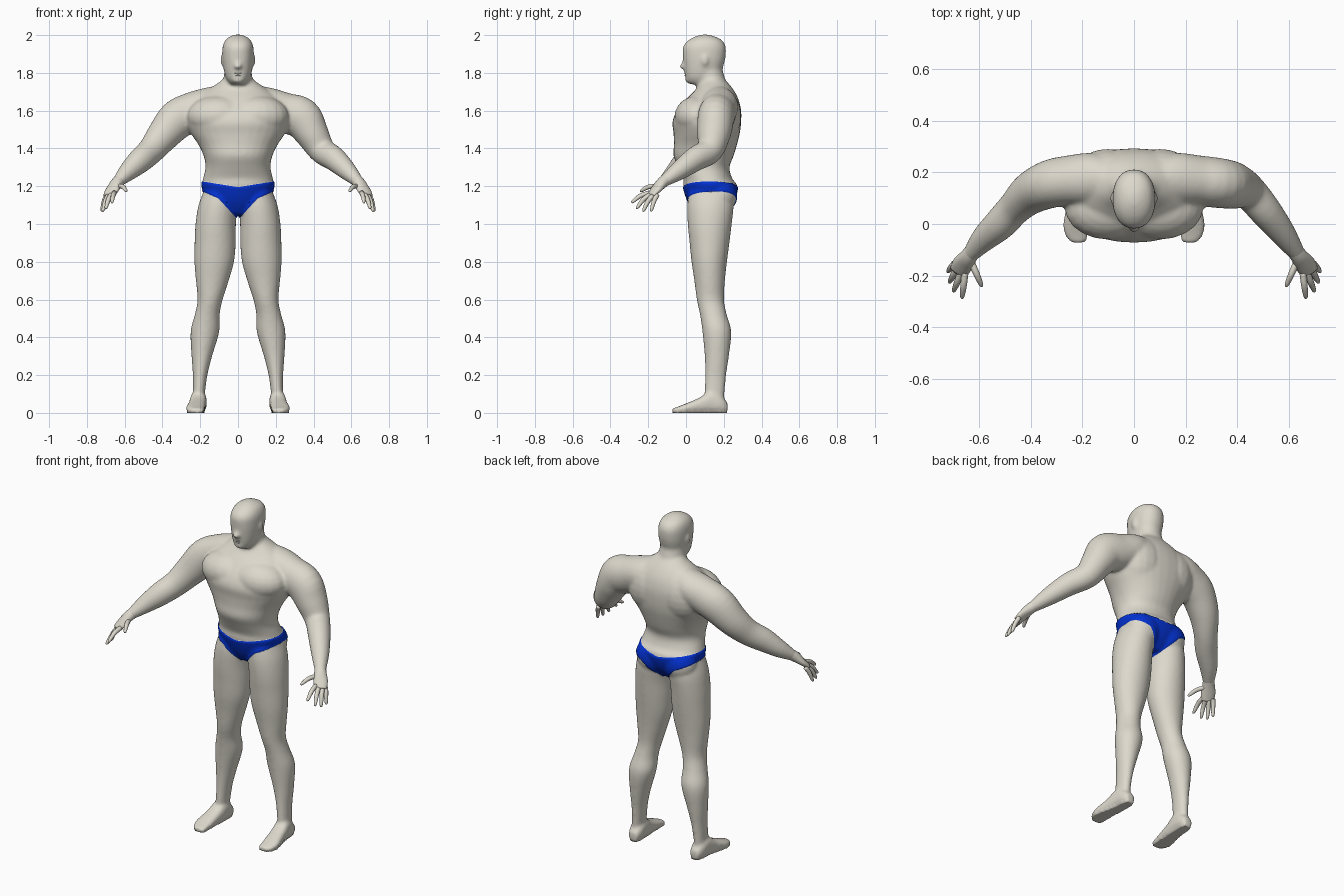
import bpy, bmesh, math
from mathutils import Vector, Matrix

if "Cube" in bpy.data.objects:
    bpy.data.objects.remove(bpy.data.objects["Cube"])


def material(name, rgb):
    m = bpy.data.materials.new(name)
    m.diffuse_color = (*rgb, 1)
    m.use_nodes = True
    m.node_tree.nodes["Principled BSDF"].inputs["Base Color"].default_value = m.diffuse_color
    return m


skin = material("warm_grey_skin", (0.72, 0.69, 0.61))
blue = material("blue_fabric", (0.001, 0.032, 0.65))


def resample(pts, steps=4):
    """Smooth curve through rows of (x, y, z, a, b)."""
    out = []
    for i in range(len(pts) - 1):
        p0, p1, p2, p3 = pts[max(i - 1, 0)], pts[i], pts[i + 1], pts[min(i + 2, len(pts) - 1)]
        for k in range(steps):
            t = k / steps
            out.append([0.5 * (2 * b + (c - a) * t + (2 * a - 5 * b + 4 * c - d) * t * t
                               + (3 * b - a - 3 * c + d) * t ** 3)
                        for a, b, c, d in zip(p0, p1, p2, p3)])
    return out + [list(pts[-1])]


def loft(bm, pts, frame=None, n=24, power=2.0):
    """Closed tube of (super)elliptic rings; frame fixes the ring axes."""
    rows = resample(pts)
    rings = []
    for i, (x, y, z, a, b) in enumerate(rows):
        if frame:
            u, v = frame
        else:
            t = Vector(rows[min(i + 1, len(rows) - 1)][:3]) - Vector(rows[max(i - 1, 0)][:3])
            u = t.cross(Vector((0, 0, 1))).normalized()
            v = u.cross(t).normalized()
        ring = []
        for k in range(n):
            c, s = math.cos(2 * math.pi * k / n), math.sin(2 * math.pi * k / n)
            c = math.copysign(abs(c) ** (2 / power), c)
            s = math.copysign(abs(s) ** (2 / power), s)
            ring.append(bm.verts.new(Vector((x, y, z)) + u * (a * c) + v * (b * s)))
        rings.append(ring)
    for r, q in zip(rings, rings[1:]):
        for k in range(n):
            bm.faces.new((r[k], r[(k + 1) % n], q[(k + 1) % n], q[k]))
    bm.faces.new(rings[0][::-1])
    bm.faces.new(rings[-1])


FLAT = (Vector((1, 0, 0)), Vector((0, 1, 0)))
UPRIGHT = (Vector((1, 0, 0)), Vector((0, 0, 1)))


def stack(bm, rows, power=2.0):
    """Horizontal rings from rows of (z, x min, x max, y front, y back)."""
    loft(bm, [((l + r) / 2, (f + b) / 2, z, (r - l) / 2, (b - f) / 2) for z, l, r, f, b in rows],
         FLAT, 32, power)


def ball(bm, centre, size):
    bmesh.ops.create_uvsphere(bm, u_segments=20, v_segments=12, radius=1,
                              matrix=Matrix.Translation(centre) @ Matrix.Diagonal((*size, 1)))


def finish(bm, name, mats):
    bmesh.ops.recalc_face_normals(bm, faces=bm.faces)
    me = bpy.data.meshes.new(name)
    bm.to_mesh(me)
    bm.free()
    for m in mats:
        me.materials.append(m)
    me.shade_smooth()
    ob = bpy.data.objects.new(name, me)
    bpy.context.collection.objects.link(ob)
    return ob


bm = bmesh.new()

# Torso: (z, half width, front, back)
torso = [(1.055, .05, .05, .20), (1.12, .15, .012, .25), (1.20, .19, -.014, .272),
         (1.24, .185, -.014, .245), (1.30, .172, -.04, .23), (1.36, .182, -.066, .252),
         (1.42, .21, -.064, .27), (1.48, .25, -.066, .285), (1.54, .275, -.072, .292),
         (1.60, .265, -.048, .292), (1.66, .22, .0, .278), (1.71, .16, .05, .252),
         (1.75, .10, .075, .22), (1.77, .08, .085, .2)]
stack(bm, [(z, -w, w, f, b) for z, w, f, b in torso], 2.15)

# Neck and head
stack(bm, [(1.66, -.1, .1, .05, .24), (1.74, -.08, .08, .055, .215), (1.83, -.07, .07, .05, .19)])
head = [(1.740, .04, .02, .13), (1.765, .06, .000, .165), (1.80, .072, -.008, .185),
        (1.85, .08, -.014, .202), (1.89, .083, -.017, .21), (1.94, .081, -.015, .21),
        (1.975, .066, .016, .188), (1.995, .038, .055, .145), (2.003, .012, .085, .115)]
stack(bm, [(z, -w, w, f, b) for z, w, f, b in head], 2.2)

# Nose, chin and ears
loft(bm, [(0, .0, 1.885, .010, .010), (0, -.008, 1.855, .015, .014),
          (0, -.016, 1.832, .021, .019), (0, -.004, 1.818, .014, .010)], FLAT, 12)
ball(bm, (0, .014, 1.764), (.034, .02, .018))
for s in (1, -1):
    ball(bm, (s * .075, .10, 1.868), (.019, .022, .036))

# Arm paths (x, y, z, radius across, radius up); the two elbows bend differently
shoulder = [(.05, .175, 1.66, .06, .08), (.15, .175, 1.63, .10, .095), (.25, .168, 1.59, .098, .105)]
arms = {1: [(.335, .158, 1.56, .097, .11), (.39, .148, 1.48, .09, .09),
            (.445, .125, 1.39, .07, .072), (.51, .05, 1.345, .063, .065),
            (.58, -.04, 1.28, .05, .05), (.64, -.125, 1.22, .03, .028)],
        -1: [(.325, .155, 1.55, .094, .105), (.40, .12, 1.465, .083, .088),
             (.46, .065, 1.39, .067, .074), (.52, .0, 1.335, .063, .067),
             (.585, -.06, 1.275, .05, .05), (.64, -.125, 1.22, .03, .028)]}

# Legs (z, inner, outer, front, back) and feet (x, y, half width, height)
leg = [(1.19, .02, .175, .02, .24), (1.10, .006, .209, .007, .252), (1.0, .011, .225, .009, .242),
       (.90, .012, .23, .019, .23), (.80, .021, .231, .029, .217), (.70, .049, .223, .044, .206),
       (.60, .081, .214, .057, .201), (.52, .097, .229, .074, .216), (.43, .099, .251, .087, .24),
       (.30, .137, .246, .099, .227), (.20, .162, .239, .101, .213), (.10, .175, .239, .098, .204),
       (.04, .179, .239, .10, .20)]
foot = [(.205, .22, .026, .055), (.207, .185, .04, .09), (.21, .13, .044, .115),
        (.216, .07, .046, .08), (.225, 0, .05, .05), (.223, -.045, .045, .032),
        (.216, -.072, .03, .024)]

for s in (1, -1):
    loft(bm, [(s * p[0], *p[1:]) for p in shoulder + arms[s]])
    stack(bm, [(z, *sorted((s * l, s * r)), f, b) for z, l, r, f, b in leg])
    loft(bm, [(s * x, y, h / 2, w, h / 2) for x, y, w, h in foot], UPRIGHT, 24, 2.6)
    # Broad, shallow chest, shoulder blade and buttock muscles
    ball(bm, (s * .10, .065, 1.57), (.17, .126, .11))
    ball(bm, (s * .10, .17, 1.57), (.15, .122, .16))
    ball(bm, (s * .09, .18, 1.15), (.10, .088, .10))

# Merge into one smooth skin
body = finish(bm, "body", [skin, blue])
mod = body.modifiers.new("merge", 'REMESH')
mod.mode = 'VOXEL'
mod.voxel_size = 0.008
mod = body.modifiers.new("soften", 'SMOOTH')
mod.factor = 0.5
mod.iterations = 12
dg = bpy.context.evaluated_depsgraph_get()
merged = bpy.data.meshes.new_from_object(body.evaluated_get(dg))
body.modifiers.clear()
merged.materials.clear()
for m in (skin, blue):
    merged.materials.append(m)
bm = bmesh.new()
bm.from_mesh(merged)

# Flat soles
for v in bm.verts:
    if v.co.z < 0.012:
        v.co.z = 0

# Briefs: cut the waist and leg lines into the skin, then colour between them
lines = [(1.195, .16), (1.09, .44), (1.022, 1.10)]      # height at middle, slope outwards
for s in (1, -1):
    for h, k in lines:
        faces = [f for f in bm.faces if 1.0 < f.calc_center_median().z < 1.28
                 and -.01 < s * f.calc_center_median().x < .27]
        geom = set(faces)
        for f in faces:
            geom.update(f.edges)
            geom.update(f.verts)
        bmesh.ops.bisect_plane(bm, geom=list(geom), dist=1e-5, plane_co=(0, 0, h),
                               plane_no=Vector((-k * s, 0, 1)).normalized())
bm.normal_update()
for f in bm.faces:
    c = f.calc_center_median()
    x = abs(c.x)
    waist, hip, thigh = (h + k * x for h, k in lines)
    inside = x < .27 and min(hip, thigh) < c.z < waist
    f.material_index = 1 if inside else 0
raised = [(v, v.normal.copy()) for v in bm.verts
          if v.link_faces and all(f.material_index == 1 for f in v.link_faces)]
for v, nrm in raised:
    v.co += nrm * 0.005
bm.to_mesh(merged)
bm.free()
body.data = merged
merged.shade_smooth()

# Lips and eyes
bm = bmesh.new()
ball(bm, (0, .0, 1.797), (.022, .009, .005))
ball(bm, (0, .001, 1.787), (.019, .009, .005))
for s in (1, -1):
    ball(bm, (s * .031, .001, 1.882), (.013, .008, .006))
finish(bm, "face_features", [skin])

# Hands: palm, four fingers and a thumb
fingers = [((.655, -.19, 1.165), (.667, -.288, 1.112)), ((.672, -.19, 1.155), (.70, -.262, 1.08)),
           ((.688, -.175, 1.15), (.716, -.227, 1.066)), ((.695, -.152, 1.155), (.722, -.185, 1.066)),
           ((.632, -.145, 1.20), (.59, -.242, 1.172))]
for s, side in ((1, "left"), (-1, "right")):
    bm = bmesh.new()
    loft(bm, [(s * x, y, z, a, b) for x, y, z, a, b in
              [(.60, -.07, 1.26, .032, .030), (.638, -.122, 1.222, .033, .030),
               (.664, -.157, 1.184, .040, .021), (.682, -.186, 1.152, .035, .014)]], None, 16)
    for base, tip in fingers:
        a, b = Vector(base), Vector(tip)
        path = []
        for t, r in ((0, .013), (.5, .0125), (.9, .009), (1, .004)):
            p = a.lerp(b, t) + Vector((0, 0, .012 * math.sin(math.pi * t)))
            path.append((s * p.x, p.y, p.z, r, r))
        loft(bm, path, None, 10)
    finish(bm, side + "_hand", [skin])
